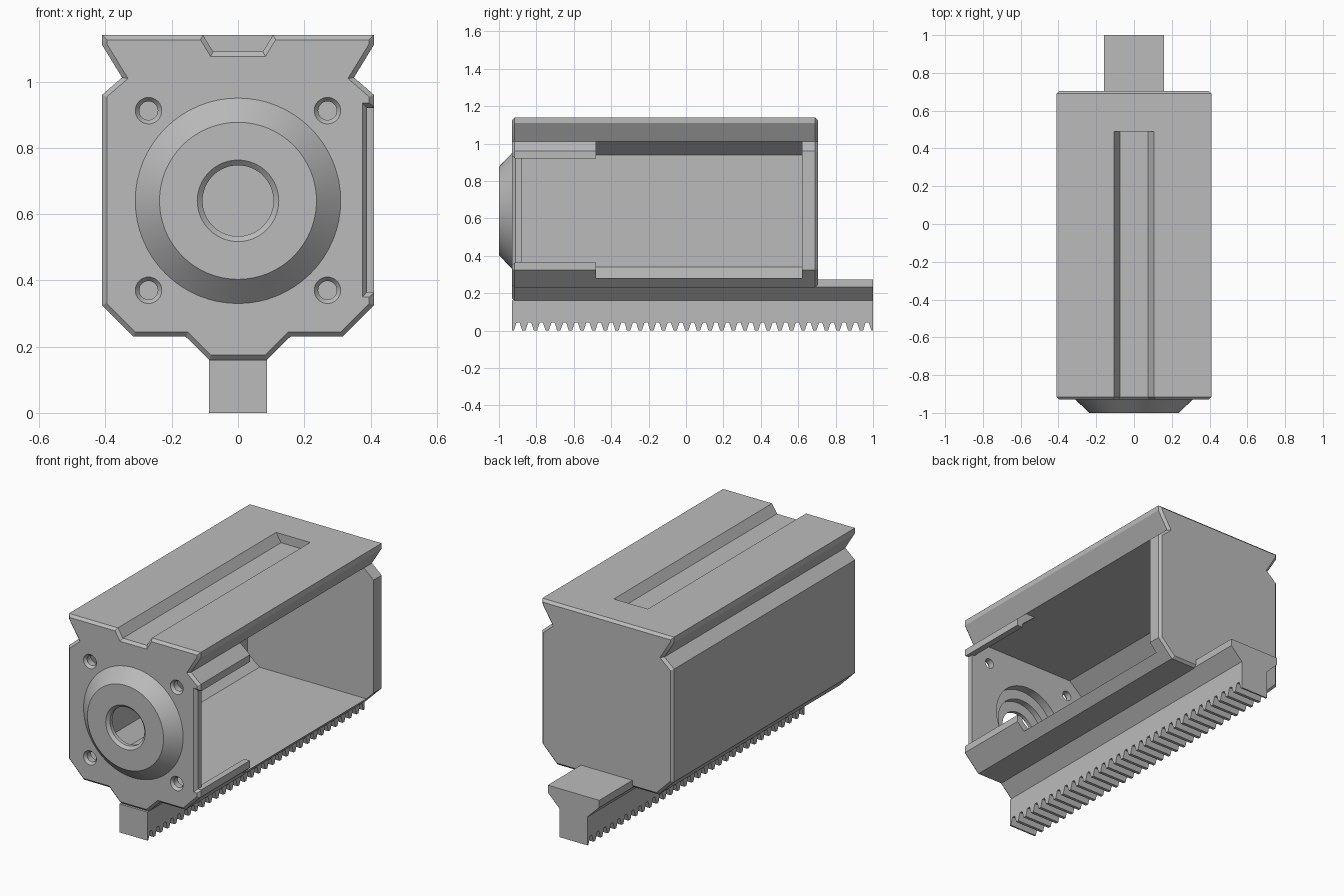
import bpy
import bmesh
from math import sin, cos, tau, sqrt
from mathutils import Vector

if "Cube" in bpy.data.objects:
    bpy.data.objects.remove(bpy.data.objects["Cube"])

grey = bpy.data.materials.new("plain grey")
grey.use_nodes = True
GREY = (0.5, 0.5, 0.5, 1)
grey.diffuse_color = GREY
grey.node_tree.nodes["Principled BSDF"].inputs["Base Color"].default_value = GREY


def loft(name, sections, axis="y", ring=False):
    """Skin equal-length outlines placed along an axis; ring joins last to first."""
    bm = bmesh.new()
    rows = []
    for pos, outline in sections:
        if axis == "y":
            rows.append([bm.verts.new((a, pos, b)) for a, b in outline])
        else:
            rows.append([bm.verts.new((pos, a, b)) for a, b in outline])
    n = len(rows[0])
    pairs = list(zip(rows, rows[1:])) + ([(rows[-1], rows[0])] if ring else [])
    for r, s in pairs:
        for i in range(n):
            j = (i + 1) % n
            bm.faces.new((r[i], r[j], s[j], s[i]))
    if not ring:
        bm.faces.new(rows[0])
        bm.faces.new(rows[-1])
    bmesh.ops.recalc_face_normals(bm, faces=bm.faces)
    mesh = bpy.data.meshes.new(name)
    bm.to_mesh(mesh)
    bm.free()
    mesh.materials.append(grey)
    obj = bpy.data.objects.new(name, mesh)
    bpy.context.collection.objects.link(obj)
    return obj


def circle(r, cx=0, cz=0.64, n=64):
    return [(cx + r * cos(tau * i / n), cz + r * sin(tau * i / n)) for i in range(n)]


def rect(x0, x1, z0, z1):
    return [(x0, z0), (x1, z0), (x1, z1), (x0, z1)]


def mirrored(half):
    """Close a right-hand outline with its left-hand copy."""
    return half + [(-x, z) for x, z in reversed(half)]


def inset(outline, d):
    """Offset a counter-clockwise outline inwards with mitred corners."""
    result = []
    for i, p in enumerate(outline):
        p = Vector(p)
        a = (p - Vector(outline[i - 1])).normalized()
        b = (Vector(outline[(i + 1) % len(outline)]) - p).normalized()
        na, nb = Vector((-a.y, a.x)), Vector((-b.y, b.x))
        result.append(tuple(p + (na + nb) * d / (1 + na.dot(nb))))
    return result


def cut(obj, cutter):
    mod = obj.modifiers.new("cut", "BOOLEAN")
    mod.operation = "DIFFERENCE"
    mod.solver = "EXACT"
    mod.object = cutter
    bpy.context.view_layer.objects.active = obj
    bpy.ops.object.modifier_apply(modifier=mod.name)
    bpy.data.objects.remove(cutter)


# Housing: dovetail top, chamfered shoulders and a tapered foot
FRONT, BACK = -0.93, 0.705
outer = mirrored([(0.087, 0.16), (0.157, 0.23), (0.316, 0.23), (0.41, 0.325), (0.41, 0.96),
                  (0.35, 1.012), (0.41, 1.11), (0.41, 1.14)])
small = inset(outer, 0.014)
housing = loft("housing", [(FRONT, small), (FRONT + 0.014, outer),
                           (BACK - 0.014, outer), (BACK, small)])

# Inner chamber, with the side fully open behind the front tabs
LOW, HIGH = 0.28, 1.012
chamber = mirrored([(0.3, LOW), (0.375, 0.34), (0.375, 0.94), (0.29, HIGH)])
opened = [(0.6, LOW), (0.6, 0.34), (0.6, 0.94), (0.6, HIGH)] + chamber[4:]
cut(housing, loft("chamber_cutter", [(-0.88, chamber), (-0.4, chamber)]))
cut(housing, loft("opening_cutter", [(-0.48, opened), (0.62, opened)]))
cut(housing, loft("window_cutter", [(-0.88, rect(0.3, 0.6, 0.365, 0.92)),
                                    (-0.4, rect(0.3, 0.6, 0.365, 0.92))]))

# Chamfered notch in the side of the front wall
wide, narrow = rect(0.375, 0.6, 0.35, 0.935), rect(0.39, 0.6, 0.365, 0.92)
cut(housing, loft("notch_cutter", [(-0.95, wide), (FRONT, wide), (-0.912, narrow), (-0.85, narrow)]))

# Top groove, flared at the front
slot = [(-0.075, 1.09), (0.075, 1.09), (0.121, 1.165), (-0.121, 1.165)]
flare = inset(slot, -0.014)
cut(housing, loft("groove_cutter", [(-0.95, flare), (FRONT, flare),
                                    (FRONT + 0.014, slot), (0.49, slot)]))

# Bore and countersunk bolt holes through the front wall
cut(housing, loft("bore_cutter", [(-0.95, circle(0.22)), (-0.8, circle(0.22))]))
for x in (-0.27, 0.27):
    for z in (0.37, 0.912):
        cut(housing, loft("bolt_hole_cutter", [
            (y, circle(r, x, z, 32)) for y, r in
            ((-0.95, 0.04), (FRONT, 0.04), (-0.915, 0.028), (-0.85, 0.028))]))

# Conical front boss with a stepped bore
boss_profile = [(0.31, FRONT), (0.237, -1), (0.123, -1), (0.107, -0.985),
                (0.107, -0.965), (0.165, -0.965), (0.165, FRONT)]
boss = loft("front_boss", [(y, circle(r)) for r, y in boss_profile], ring=True)

# Rack stem with a row of teeth along its underside
TEETH, START, END = 31, -0.929, 1.0
pitch = (END - START) / TEETH
side = [(START, 0)]
for i in range(TEETH):
    mid = START + (i + 0.5) * pitch
    side += [(mid + k * pitch, z) for k, z in
             ((-0.36, 0), (-0.14, 0.043), (0.14, 0.043), (0.36, 0))]
side += [(END, 0), (END, 0.16), (START, 0.16)]
loft("toothed_rack", [(-0.087, side), (0.087, side)], axis="x")

# Flared rail head that sticks out behind the housing
head = mirrored([(0.087, 0.16), (0.16, 0.232), (0.16, 0.273)])
loft("rack_head", [(0.65, head), (END, head)])

# Smooth round surfaces, keeping edges crisp
bpy.ops.object.select_all(action="DESELECT")
for obj in (housing, boss):
    obj.select_set(True)
bpy.context.view_layer.objects.active = housing
bpy.ops.object.shade_smooth_by_angle(angle=0.4)
